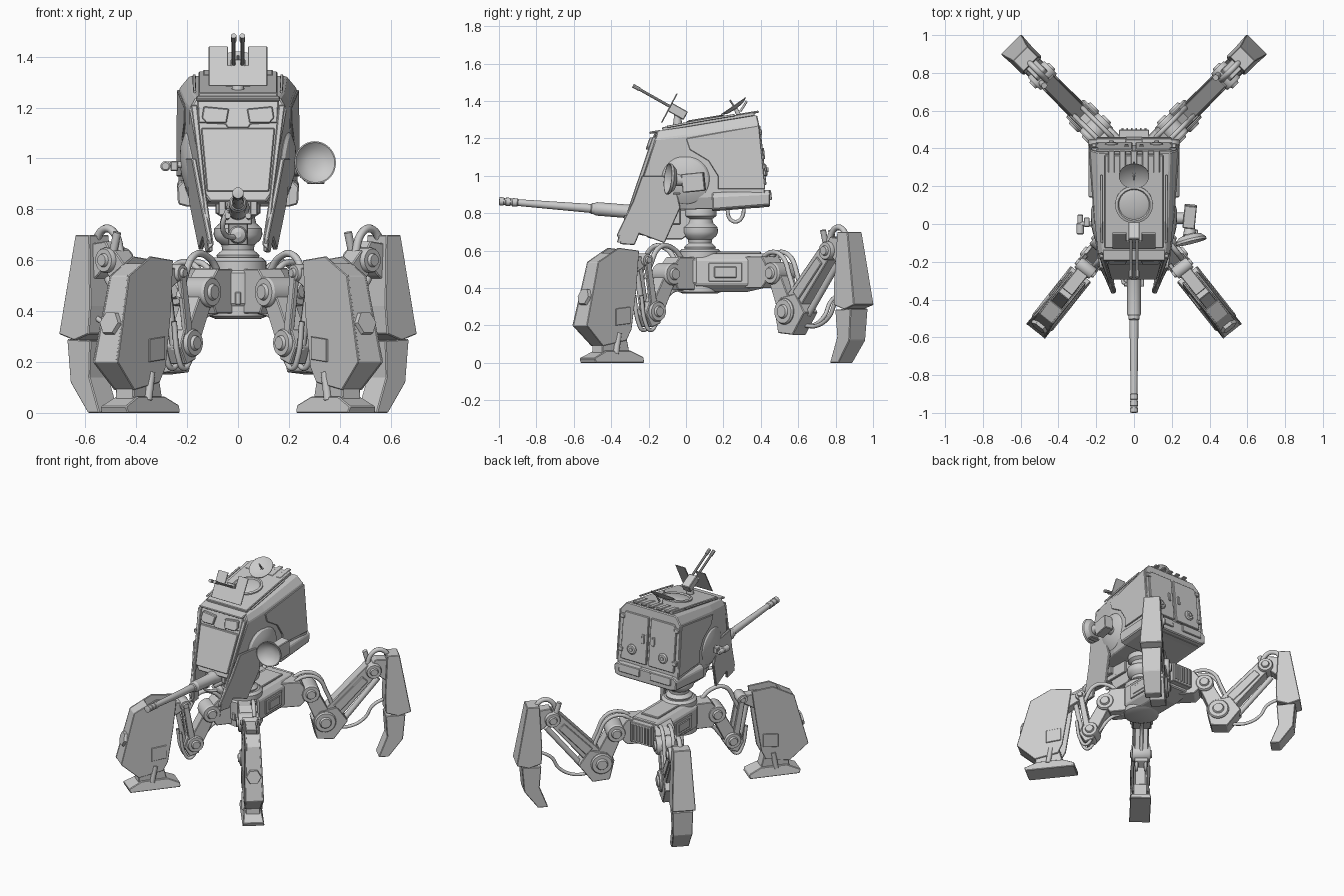
import bpy, bmesh, math
from mathutils import Vector as V, Matrix

# ---------- helpers ----------
def make(name, bm, bevel=0):
    bmesh.ops.recalc_face_normals(bm, faces=bm.faces)
    if not bevel:
        for f in bm.faces:
            f.smooth = True
        for e in bm.edges:
            e.smooth = len(e.link_faces) == 2 and e.calc_face_angle() < 0.5
    me = bpy.data.meshes.new(name)
    bm.to_mesh(me)
    bm.free()
    ob = bpy.data.objects.new(name, me)
    bpy.context.collection.objects.link(ob)
    if bevel:
        m = ob.modifiers.new("bevel", 'BEVEL')
        m.width, m.segments, m.limit_method = bevel, 1, 'ANGLE'
    return ob

def prism(name, pts, w, f, bevel=0.004):
    """Outline (a, b[, half width]) extruded across s; f(a, s, b) gives the position."""
    bm = bmesh.new()
    rings = [[bm.verts.new(f(p[0], s * (p[2] if len(p) > 2 else w), p[1])) for p in pts] for s in (-1, 1)]
    n = len(pts)
    for r in rings:
        bm.faces.new(r)
    for i in range(n):
        j = (i + 1) % n
        bm.faces.new((rings[0][i], rings[0][j], rings[1][j], rings[1][i]))
    return make(name, bm, bevel)

def bridge(name, rs, bevel=0):
    """Joins point rings into a closed, capped skin."""
    bm = bmesh.new()
    rs = [[bm.verts.new(p) for p in r] for r in rs]
    n = len(rs[0])
    for a, b in zip(rs, rs[1:]):
        for i in range(n):
            bm.faces.new((a[i], a[(i + 1) % n], b[(i + 1) % n], b[i]))
    bm.faces.new(rs[0])
    bm.faces.new(rs[-1])
    return make(name, bm, bevel)

def loft(name, half_rings, bevel=0.006):
    """Half cross-sections (x > 0), mirrored over x = 0."""
    return bridge(name, [h + [(-p[0], p[1], p[2]) for p in reversed(h)] for h in half_rings], bevel)

def lathe(name, prof, o, axis, n=28):
    q = V(axis).to_track_quat('Z', 'Y')
    return bridge(name, [[V(o) + q @ V((r * math.cos(k * math.tau / n), r * math.sin(k * math.tau / n), h))
                          for k in range(n)] for r, h in prof])

def cyl(name, a, b, r, r2=None, n=20):
    d = V(b) - V(a)
    return lathe(name, [(r, 0), (r if r2 is None else r2, d.length)], a, d, n)

def box(name, c, size, rot=(0, 0, 0), bevel=0.004):
    bm = bmesh.new()
    R = Matrix.Rotation(rot[2], 4, 'Z') @ Matrix.Rotation(rot[1], 4, 'Y') @ Matrix.Rotation(rot[0], 4, 'X')
    bmesh.ops.create_cube(bm, size=1, matrix=Matrix.Translation(c) @ R @ Matrix.Diagonal((*size, 1)))
    return make(name, bm, bevel)

def hose(name, pts, r):
    cu = bpy.data.curves.new(name, 'CURVE')
    cu.dimensions, cu.bevel_depth, cu.bevel_resolution, cu.resolution_u = '3D', r, 2, 6
    sp = cu.splines.new('BEZIER')
    sp.bezier_points.add(len(pts) - 1)
    for bp, p in zip(sp.bezier_points, pts):
        bp.co = p
        bp.handle_left_type = bp.handle_right_type = 'AUTO'
    bpy.context.collection.objects.link(bpy.data.objects.new(name, cu))

# ---------- legs, built in a (t outward, s across, z up) frame ----------
def frame(ox, oy, ux, uy):
    return lambda t, s, z: V((ox + ux * t - uy * s, oy + uy * t + ux * s, z))

def joint(name, L, t, z, r, w):
    lathe(name, [(r * .45, -w - .012), (r * .5, -w - .006), (r * .55, -w), (r * .9, -w), (r, -w + .01), (r, w - .01),
                 (r * .9, w), (r * .55, w), (r * .5, w + .006), (r * .45, w + .012)],
          L(t, 0, z), L(t, 1, z) - L(t, 0, z), 24)

def link(name, L, a, b, h0, h1, w, s0=0):
    a, b = V(a), V(b)
    d = (b - a).normalized()
    n = V((-d.y, d.x))
    prism(name, [a + n * h0, b + n * h1, b - n * h1, a - n * h0], w, lambda t, s, z: L(t, s + s0, z))

for sx, side in ((1, "right"), (-1, "left")):
    # front legs
    L, p = frame(sx * .07, 0, sx * .62, -.78), f"front_{side}_"
    prism(p + "hip_block", [(-.04, .39), (.10, .39), (.12, .43), (.12, .53), (.09, .565), (-.04, .565)], .06, L)
    joint(p + "hip_joint", L, .13, .475, .06, .065)
    link(p + "hip_link", L, (.13, .475), (.235, .275), .04, .045, .045)
    joint(p + "elbow_joint", L, .235, .275, .055, .06)
    prism(p + "elbow_housing", [(.19, .30), (.21, .21), (.27, .19), (.31, .26), (.28, .33)], .045, L)
    for s in (-.04, .04):
        link(p + "strut", L, (.25, .27), (.30, .56), .022, .018, .012, s)
    cyl(p + "piston", L(.29, 0, .25), L(.34, 0, .5), .016)
    joint(p + "knee_joint", L, .30, .55, .035, .05)
    prism(p + "knee_bracket", [(.28, .57), (.30, .52), (.42, .45), (.46, .57)], .035, L)
    link(p + "shin_core", L, (.44, .54), (.53, .12), .05, .05, .036)
    # open armour: two side plates and an angled front shell
    for s0 in (-1, 1):
        plate = [(.36, .60, .050), (.50, .615, .050), (.64, .54, .050), (.73, .20, .064),
                 (.61, .09, .052), (.45, .12, .055), (.42, .18, .062), (.385, .4, .06)]
        bridge(p + "side_plate", [[L(t, s0 * (w - d), z) for t, z, w in plate] for d in (0, .012)], .003)
        prism(p + "hatch_panel", [(.43, .21), (.53, .20), (.53, .29), (.43, .30)], .005,
              lambda t, q, z: L(t, q + s0 * .061, z), .002)
        cyl(p + "ankle_rod", L(.52, s0 * .05, .05), L(.5, s0 * .05, .16), .016)
    prism(p + "front_shell", [(.55, .588, .048), (.64, .538, .048), (.728, .20, .062), (.61, .092, .05), (.60, .11, .05),
                              (.71, .205, .062), (.625, .53, .048), (.545, .575, .048)], .05, L, .003)
    cyl(p + "hex_boss", L(.665, 0, .345), L(.706, 0, .355), .056, .046, 6)
    prism(p + "ankle", [(.42, .05), (.61, .05), (.60, .17), (.45, .17)], .045, L)
    prism(p + "foot", [(.34, 0, .07), (.67, 0, .07), (.68, .025, .065), (.59, .065, .055), (.42, .065, .055), (.34, .03, .065)], .06, L)
    hose(p + "hip_hose", [L(.04, .03, .54), L(.11, .03, .61), L(.20, .03, .62), L(.27, .03, .52), L(.3, .03, .45)], .014)
    for s in (-.03, .03):
        hose(p + "low_hose", [L(.2, s, .34), L(.235, s, .2), L(.27, s, .175), L(.30, s, .21), L(.33, s, .36)], .011)
    hose(p + "inner_hose", [L(.02, 0, .40), L(.1, 0, .38), L(.17, 0, .3), L(.23, 0, .22)], .012)

    # rear legs
    L, p = frame(sx * .10, .40, sx * .707, .707), f"rear_{side}_"
    prism(p + "hip_block", [(-.06, .40), (.07, .40), (.10, .43), (.10, .53), (.07, .57), (-.06, .57)], .065, L)
    joint(p + "hip_joint", L, .14, .48, .06, .07)
    link(p + "hip_link", L, (.14, .48), (.233, .28), .045, .055, .05)
    joint(p + "elbow_joint", L, .233, .275, .07, .068)
    prism(p + "elbow_housing", [(.15, .29), (.18, .16), (.29, .15), (.38, .27), (.31, .37), (.2, .35)], .052, L)
    link(p + "thigh", L, (.25, .29), (.54, .61), .06, .046, .042)
    for s in (-1, 1):
        link(p + "thigh_plate", L, (.31, .36), (.49, .55), .03, .026, .006, s * .045)
    cyl(p + "piston", L(.36, 0, .26), L(.58, 0, .53), .018)
    joint(p + "knee_joint", L, .545, .60, .05, .062)
    prism(p + "knee_bracket", [(.52, .62), (.56, .675), (.68, .66), (.70, .48), (.6, .54)], .038, L)
    prism(p + "shin_armour", [(.63, .70, .055), (.71, .70, .055), (.78, .31, .076), (.70, .285, .07), (.62, .31, .07), (.615, .42, .065)], .07, L)
    prism(p + "claw", [(.62, .285, .06), (.745, .29, .066), (.73, .12, .062), (.64, 0, .055), (.575, 0, .055), (.63, .14, .055)], .06, L)
    cyl(p + "knee_pin", L(.52, .03, .64), L(.5, .03, .71), .016)
    hose(p + "knee_hose", [L(.51, 0, .62), L(.54, 0, .70), L(.59, 0, .725), L(.64, 0, .69), L(.66, 0, .6)], .016)
    hose(p + "low_hose", [L(.3, .02, .2), L(.41, .02, .20), L(.5, .02, .25), L(.55, .02, .33), L(.64, .02, .38)], .011)
    for s in (-.03, .03):
        hose(p + "hip_hose", [L(.03, s, .55), L(.10, s, .59), L(.19, s, .57), L(.25, s, .46), L(.29, s, .36)], .013)

# ---------- lower body ----------
lathe("turntable", [(.09, .37), (.115, .38), (.115, .42), (.122, .43), (.122, .55), (.112, .56), (.112, .595), (.095, .61), (.07, .61)],
      (0, .075, 0), (0, 0, 1), 32)
lathe("neck", [(.08, .60), (.085, .62), (.062, .64), (.065, .66), (.088, .68), (.096, .70), (.094, .725), (.072, .745), (.066, .77),
               (.088, .785), (.088, .82), (.075, .86)], (0, .075, 0), (0, 0, 1), 32)
loft("body_box", [[(.09, y, .585), (w, y, .55), (w, y, .42), (.08, y, z)] for y, w, z in ((.05, .125, .38), (.33, .125, .38), (.46, .10, .41))])
box("body_top_plate", (0, .28, .588), (.13, .24, .015))
for sx in (1, -1):
    box("body_side_panel", (sx * .127, .21, .485), (.012, .18, .10))
    box("body_side_inset", (sx * .134, .21, .485), (.008, .12, .06))
box("engine_grill", (0, .47, .50), (.16, .06, .14))
for k in range(6):
    box("grill_slat", (-.06 + k * .024, .50, .50), (.010, .016, .11), bevel=0)
box("front_latch", (0, -.047, .45), (.025, .012, .05))

# ---------- head ----------
loft("head_hull", [
    [(.19, .38, 1.325), (.232, .392, 1.275), (.235, .425, .90), (.21, .42, .83)],
    [(.18, 0, 1.262), (.207, 0, 1.215), (.195, .0, .88), (.17, .0, .82)],
    [(.165, -.155, 1.24), (.19, -.165, 1.195), (.13, -.275, .86), (.11, -.28, .83)]])
loft("rear_skirt", [[(.22, y, zt), (.240, y, zt - .02), (.236, y, zb), (.20, y, zb - .01)] for y, zt, zb in ((.14, .91, .82), (.45, .925, .845))])
face_y = lambda z: -.155 - .3375 * (1.24 - z)
F = lambda off: (lambda x, s, z: V((x, face_y(z) - off + s, z)))
prism("front_panel", [(-.145, 1.12), (.145, 1.12), (.122, .87), (-.122, .87)], .008, F(.006))
prism("brow_panel", [(-.16, 1.235), (.16, 1.235), (.155, 1.14), (.05, 1.135), (.04, 1.12), (-.04, 1.12), (-.05, 1.135), (-.155, 1.14)], .006, F(.004))
box("brow_lip", (0, -.165, 1.235), (.33, .06, .012), (.17, 0, 0))
skirt = [(-.285, .86), (-.37, .685), (-.35, .635), (-.275, .63), (-.25, .69), (-.115, .64), (-.03, .83), (-.07, 1.0), (-.235, 1.0)]
seam = [(0, 1.20), (.39, 1.27), (.424, .93), (.17, .93), (.17, 1.0), (.12, 1.08), (.02, 1.14)]
for sx, side in ((1, "right"), (-1, "left")):
    prism(side + "_visor", [(sx * .035, 1.195), (sx * .135, 1.205), (sx * .142, 1.16), (sx * .125, 1.14), (sx * .045, 1.14)], .016, F(.012))
    prism(side + "_cheek_plate", skirt, .009, lambda y, s, z: V((sx * (.108 + .16 * (y + .35) + .13 * (z - .64) + s), y, z)))
    prism(side + "_rear_armour", seam, .006, lambda y, s, z: V((sx * (.205 + .075 * y + s), y, z)), .003)
    # corner beam running from brow to chin
    prism(side + "_corner_beam", [(.185, 1.21), (.16, 1.21), (.125, .86), (.095, .66), (.118, .64), (.14, .86)], .012,
          lambda x, s, z: V((sx * x, face_y(z) + s - .002, z)))
    lathe(side + "_hub_dome", [(.132, -.03), (.132, .005), (.122, .018), (.085, .034), (.045, .042), (.01, .044)],
          (sx * .180, .0, .975), (sx, -.13, -.1), 32)
    # rear doors
    D = lambda x, s, z: V((sx * x, .385 + (1.3 - z) * .105 + s, z))
    prism(side + "_rear_door", [(.008, .95), (.205, .95), (.205, 1.24), (.185, 1.27), (.008, 1.27)], .009, D)
    for z in (1.0, 1.22):
        prism("door_hinge", [(.19, z), (.225, z), (.225, z + .03), (.19, z + .03)], .014, D)
    lathe("door_wheel", [(.012, 0), (.034, .0), (.034, .008), (.026, .014), (.012, .014), (.012, .022)], D(.12, .006, 1.03), (0, 1, .1), 16)
    prism("door_handle", [(.03, 1.09), (.05, 1.09), (.05, 1.15), (.03, 1.15)], .016, D, .003)
    prism("stowage_pouch", [(.04, .87), (.20, .87), (.20, .925), (.04, .925)], .03, D)
    hose(side + "_roof_rail", [(sx * .17, -.10, 1.262), (sx * .172, .08, 1.295), (sx * .172, .26, 1.325)], .006)
hose("rear_hose", [(.05, .22, .83), (.05, .235, .77), (.05, .27, .755), (.05, .30, .78), (.05, .31, .84)], .010)

# ---------- roof ----------
roof_z = lambda y: 1.266 + .168 * y
ra = math.atan(.168)
box("roof_platform", (0, .12, roof_z(.12) + .004), (.31, .50, .022), (ra, 0, 0))
lathe("hatch", [(.10, 0), (.10, .018), (.086, .022), (.08, .014), (.06, .020), (.01, .022)], (0, .105, roof_z(.105) + .006), (0, -.168, 1), 32)
for k in range(5):
    box("roof_rib", (-.12 + k * .06, .33, roof_z(.33) + .012), (.035, .12, .012), (ra, 0, 0))
cyl("antenna_post", (0, .29, 1.31), (0, .262, 1.365), .014, .01, 12)
lathe("antenna_dish", [(.01, -.006), (.05, -.002), (.08, .012), (.08, .016), (.05, .004), (.01, 0)], (0, .262, 1.362), (0, -.57, .82))
cyl("antenna_feed", (0, .262, 1.362), (0, .235, 1.405), .005, n=8)
hose("antenna_arm", [(0, .29, 1.345), (.0, .31, 1.375), (0, .325, 1.40)], .006)

# roof twin gun, with a shield square to the barrels
cyl("gun_pedestal", (0, -.045, 1.25), (0, -.045, 1.325), .028, .018, 16)
gd = V((0, -.87, .49))
box("gun_cradle", (0, -.045, 1.345), (.06, .10, .05), (-.51, 0, 0))
S = lambda x, s, z: V((x, -.13 + (z - 1.285) * .53 + s, z))
prism("gun_shield", [(-.115, 1.285), (.115, 1.285), (.115, 1.44), (.04, 1.44), (.04, 1.365), (-.04, 1.365), (-.04, 1.44), (-.115, 1.44)],
      .004, S, .002)
for sx in (1, -1):
    b = V((sx * .017, -.04, 1.345))
    cyl("gun_barrel", b, b + gd * .28, .008, n=10)
    cyl("gun_muzzle", b + gd * .24, b + gd * .28, .011, n=10)

# ---------- main gun ----------
lathe("main_gun", [(.045, 0), (.045, .12), (.036, .14), (.036, .32), (.03, .33), (.03, .345), (.024, .35), (.018, .74),
                   (.022, .745), (.022, .77), (.018, .772), (.018, .78), (.022, .782), (.022, .805), (.018, .807),
                   (.018, .815), (.022, .817), (.022, .84), (.012, .842)], (0, -.16, .798), (0, -.84, .067), 24)
box("gun_mount", (0, -.13, .80), (.11, .20, .12))
for sx in (1, -1):
    box("gun_trunnion", (sx * .062, -.2, .81), (.03, .10, .07))
    cyl("recoil_rod", (sx * .045, -.12, .765), (sx * .04, -.33, .775), .012, n=12)
prism("mount_arm", [(-.2, .76), (-.16, .66), (-.02, .66), (.05, .72), (.05, .82), (-.1, .82)], .04, lambda y, s, z: V((s, y, z)))
lathe("mount_ball", [(.012, 0), (.03, .01), (.036, .03), (.03, .05), (.03, .08)], (0, -.215, .70), (0, 1, 0), 16)
hose("gun_hose", [(-.04, -.32, .80), (-.06, -.30, .74), (-.05, -.26, .70), (-.01, -.2, .69)], .01)

# ---------- side equipment ----------
cyl("lamp_arm", (.21, .03, .965), (.28, .03, .965), .03, n=16)
box("lamp_box", (.295, .04, .965), (.065, .12, .10), (.1, 0, -.1))
cyl("lamp_neck", (.295, .0, .97), (.295, -.06, .98), .025, .035, 16)
lathe("lamp_dish", [(.03, 0), (.06, .008), (.082, .03), (.084, .044), (.079, .044), (.058, .024), (.03, .014), (.01, .012)],
      (.293, -.055, .98), (.25, -1, .1), 32)
box("lamp_bracket", (.305, -.05, .905), (.07, .04, .012))
cyl("side_arm", (-.2, 0, .975), (-.285, 0, .975), .013, n=12)
lathe("side_sensor", [(.014, -.055), (.02, -.05), (.02, .0), (.015, .005), (.015, .045), (.01, .05)], (-.285, 0, .97), (0, 1, 0), 16)
box("side_sensor_box", (-.25, .01, .97), (.03, .05, .04))
